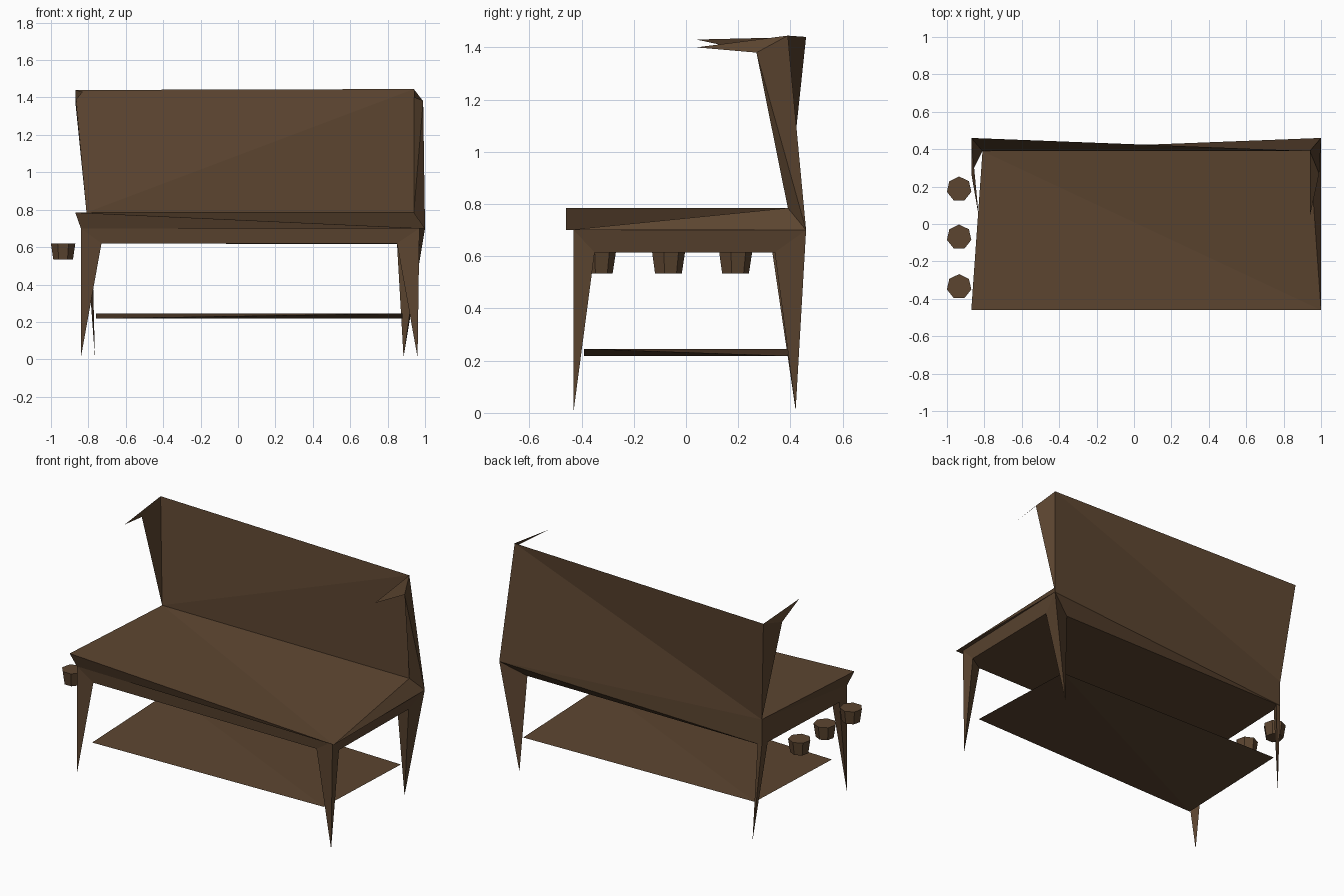
import bpy
import bmesh
from mathutils import Vector

if "Cube" in bpy.data.objects:
    bpy.data.objects.remove(bpy.data.objects["Cube"], do_unlink=True)

brown = bpy.data.materials.new("dark_wood_brown")
brown.use_nodes = True
colour = (0.108, 0.060, 0.030, 1)
brown.diffuse_color = colour
brown.node_tree.nodes["Principled BSDF"].inputs["Base Color"].default_value = colour


def finish(name, bm):
    """Turn a bmesh into a flat shaded wooden object."""
    bmesh.ops.recalc_face_normals(bm, faces=bm.faces)
    mesh = bpy.data.meshes.new(name)
    bm.to_mesh(mesh)
    bm.free()
    mesh.materials.append(brown)
    obj = bpy.data.objects.new(name, mesh)
    bpy.context.collection.objects.link(obj)


def sheet(name, faces):
    """Build a faceted part from faces given as lists of corner points."""
    bm = bmesh.new()
    for face in faces:
        bm.faces.new([bm.verts.new(p) for p in face])
    bmesh.ops.remove_doubles(bm, verts=bm.verts, dist=0.0005)
    finish(name, bm)


# Shared corners of the seat and the backrest
front_left = Vector((-0.87, -0.46, 0.785))
front_right = Vector((1, -0.46, 0.70))
back_left = Vector((-0.81, 0.39, 0.785))
back_right = Vector((0.94, 0.39, 0.785))
rear_right = Vector((1, 0.46, 0.70))
rear_left = Vector((-0.81, 0.39, 0.62))
post_left = Vector((-0.84, -0.43, 0.70))
post_right = Vector((0.97, -0.43, 0.70))
top_right = Vector((0.94, 0.39, 1.445))
top_left = Vector((-0.87, 0.46, 1.44))

# Seat top with bevelled, uneven rims
sheet("seat", [
    (front_left, front_right, back_left),
    (front_right, back_right, back_left),
    (front_left, post_left, front_right),
    (post_left, post_right, front_right),
    (front_right, post_right, rear_right),
    (front_right, rear_right, back_right),
    (front_left, back_left, post_left),
])

# Twisted backrest panel
sheet("backrest", [
    (top_right, top_left, back_left),
    (top_right, back_left, back_right),
    (top_right, back_left, rear_right),
])

# Side wings with a pointed tip
wing_right = Vector((0.99, 0.27, 1.38))
wing_left = Vector((-0.87, 0.27, 1.38))
sheet("right_wing", [
    (top_right, wing_right, rear_right),
    (wing_right, back_right, rear_right),
    (top_right, back_right, wing_right),
    (top_right, wing_right, (0.94, 0.04, 1.40)),
])
sheet("left_wing", [
    (top_left, wing_left, back_left),
    (top_left, wing_left, (-0.83, 0.04, 1.43)),
])


# Tapered legs: a corner, two inner shoulders and a pointed foot
def leg(name, corner, along_x, along_y, foot):
    along_x, along_y, foot = Vector(along_x), Vector(along_y), Vector(foot)
    sheet(name, [(corner, along_x, foot), (corner, along_y, foot),
                 (along_x, along_y, foot)])
    return corner, along_x, along_y


fl = leg("front_left_leg", post_left, (-0.73, -0.42, 0.62),
         (-0.84, -0.35, 0.62), (-0.84, -0.43, 0.01))
fr = leg("front_right_leg", post_right, (0.85, -0.42, 0.62),
         (0.96, -0.35, 0.615), (0.96, -0.43, 0.01))
bl = leg("back_left_leg", rear_left, (-0.78, 0.39, 0.62),
         (-0.81, 0.33, 0.62), (-0.765, 0.42, 0.01))
br = leg("back_right_leg", rear_right, (0.85, 0.39, 0.62),
         (0.97, 0.34, 0.615), (0.885, 0.42, 0.01))

# Aprons between the legs and the board closing them below
sheet("front_apron", [(fl[0], fr[0], fr[1], fl[1])])
sheet("right_apron", [(fr[0], br[0], br[2], fr[2])])
sheet("left_apron", [(fl[0], fl[2], back_left), (fl[2], rear_left, back_left)])
sheet("back_apron", [(rear_right, back_left, rear_left),
                     (rear_right, rear_left, br[1])])
sheet("bottom_board", [(fl[1], fr[1], fr[2], br[2], br[1], bl[0], fl[2])])

# Thin, twisted lower shelf
low, high = 0.218, 0.245
s_fl, s_fr = (-0.76, -0.39, low), (0.88, -0.39, high)
s_br, s_bl = (0.88, 0.39, low), (-0.76, 0.39, high)
sheet("lower_shelf", [(s_fl, s_fr, s_bl), (s_fr, s_br, s_bl),
                      (s_fl, s_br, s_fr), (s_fl, s_bl, s_br)])

# Row of chunky knobs on the left end
for i, y in enumerate((-0.335, -0.07, 0.187)):
    bm = bmesh.new()
    bmesh.ops.create_cone(bm, cap_ends=True, segments=7, radius1=0.054,
                          radius2=0.067, depth=0.085)
    bmesh.ops.translate(bm, verts=bm.verts, vec=(-0.935, y, 0.577))
    finish("knob_%d" % (i + 1), bm)
